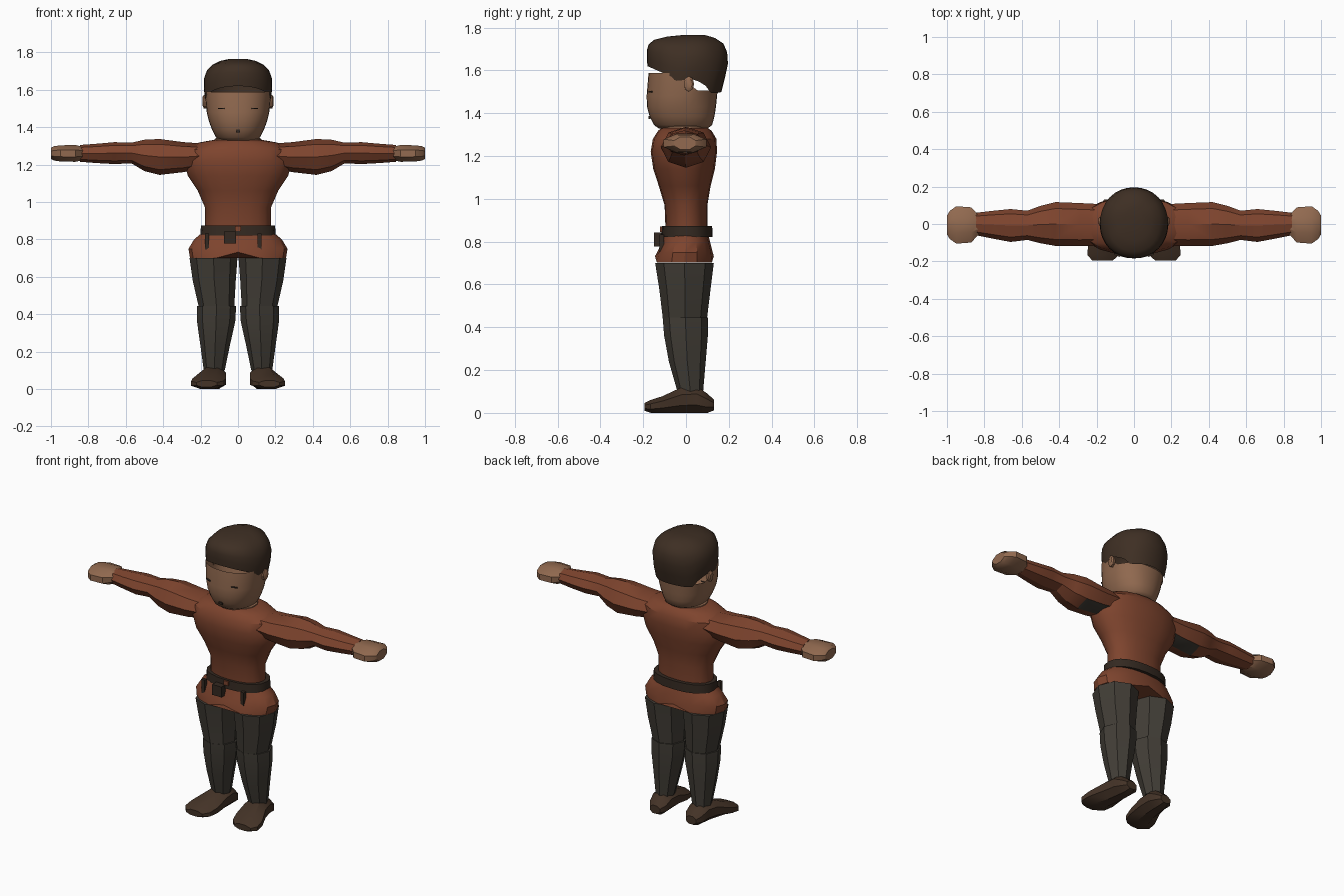
import bpy, math
from mathutils import Vector, Matrix

if "Cube" in bpy.data.objects:
    bpy.data.objects.remove(bpy.data.objects["Cube"])


def material(name, rgb):
    m = bpy.data.materials.new(name)
    m.diffuse_color = (*rgb, 1)
    m.use_nodes = True
    m.node_tree.nodes["Principled BSDF"].inputs["Base Color"].default_value = m.diffuse_color
    return m


RUST = material("rust_cloth", (0.209, 0.058, 0.027))
SKIN = material("skin", (0.287, 0.144, 0.080))
HAIR = material("dark_hair", (0.048, 0.028, 0.017))
GREY = material("charcoal_cloth", (0.054, 0.047, 0.037))
BELT = material("belt_leather", (0.034, 0.022, 0.015))
BOOT = material("boot_leather", (0.058, 0.033, 0.020))


def build(name, verts, faces, mat, angle=30):
    mesh = bpy.data.meshes.new(name)
    mesh.from_pydata(verts, [], faces)
    mesh.materials.append(mat)
    obj = bpy.data.objects.new(name, mesh)
    bpy.context.collection.objects.link(obj)
    bpy.ops.object.select_all(action='DESELECT')
    bpy.context.view_layer.objects.active = obj
    obj.select_set(True)
    bpy.ops.object.mode_set(mode='EDIT')
    bpy.ops.mesh.select_all(action='SELECT')
    bpy.ops.mesh.normals_make_consistent(inside=False)
    bpy.ops.object.mode_set(mode='OBJECT')
    bpy.ops.object.shade_smooth_by_angle(angle=math.radians(angle))
    return obj


def section(n, power=2.0, half=False):
    """Unit superellipse, optionally turned half a step so its sides are flat."""
    out = []
    for i in range(n):
        a = 2 * math.pi * (i + (0.5 if half else 0)) / n
        c, s = math.cos(a), math.sin(a)
        k = 1 / math.cos(math.pi / n) if half else 1
        out.append((math.copysign(abs(c) ** (2 / power), c) * k,
                    math.copysign(abs(s) ** (2 / power), s) * k))
    return out


def loft(name, rings, mat, n=8, axis='z', power=2.0, half=False, caps=(True, True),
         adjust=None, angle=30):
    """Skin rings of (position, centre_a, radius_a, centre_b, radius_b) along an axis."""
    verts, faces = [], []
    for r, (p, ca, ra, cb, rb) in enumerate(rings):
        for u, v in section(n, power, half):
            a, b = ca + ra * u, cb + rb * v
            co = {'z': (a, b, p), 'x': (p, a, b), 'y': (a, p, b)}[axis]
            verts.append(adjust(r, *co) if adjust else co)
    for r in range(len(rings) - 1):
        for i in range(n):
            j = (i + 1) % n
            faces.append((r * n + i, r * n + j, (r + 1) * n + j, (r + 1) * n + i))
    if caps[0]:
        faces.append(tuple(range(n)))
    if caps[1]:
        faces.append(tuple(range((len(rings) - 1) * n, len(rings) * n)))
    return build(name, verts, faces, mat, angle)


def body(rows):
    """Rows of (z, half width, front y, back y) as upright rings."""
    return [(z, 0, w, (f + b) / 2, (b - f) / 2) for z, w, f, b in rows]


def box(name, centre, size, mat, turn=0):
    rot = Matrix.Rotation(turn, 3, 'Z')
    verts = [Vector(centre) + rot @ Vector((x * size[0] / 2, y * size[1] / 2, z * size[2] / 2))
             for x in (-1, 1) for y in (-1, 1) for z in (-1, 1)]
    faces = [(0, 1, 3, 2), (4, 6, 7, 5), (0, 4, 5, 1), (2, 3, 7, 6), (0, 2, 6, 4), (1, 5, 7, 3)]
    return build(name, verts, faces, mat)


def lerp_table(table, x):
    for (x0, y0), (x1, y1) in zip(table, table[1:]):
        if x <= x1:
            t = max(0, (x - x0) / (x1 - x0))
            return y0 + (y1 - y0) * t
    return table[-1][1]


# Tunic torso, waist to shoulders
loft("tunic_torso", body([
    (0.84, 0.175, -0.095, 0.10), (0.97, 0.176, -0.10, 0.10), (1.06, 0.215, -0.127, 0.115),
    (1.14, 0.268, -0.153, 0.135), (1.22, 0.29, -0.165, 0.145), (1.28, 0.275, -0.155, 0.142),
    (1.318, 0.21, -0.13, 0.12), (1.332, 0.13, -0.115, 0.10)]), RUST, n=20, power=2.2)


# Tunic skirt, its hem raised at the middle
def hem(r, x, y, z):
    return (x, y, z + 0.03 * max(0, 1 - abs(x) / 0.1)) if r == 0 else (x, y, z)


loft("tunic_skirt", body([
    (0.702, 0.257, -0.145, 0.13), (0.75, 0.265, -0.135, 0.125),
    (0.80, 0.235, -0.112, 0.112), (0.85, 0.175, -0.098, 0.10)]), RUST, n=16, power=2.3, adjust=hem)

# Belt with pouch, loop and hanging straps
loft("belt", body([(0.822, 0.202, -0.115, 0.125), (0.874, 0.198, -0.112, 0.122)]),
     BELT, n=20, power=2.3)
box("belt_pouch", (-0.042, -0.13, 0.81), (0.065, 0.04, 0.065), BELT)
box("belt_loop", (0.0, -0.115, 0.858), (0.03, 0.012, 0.026), RUST)
for x, y in ((0.115, -0.113), (-0.165, -0.1)):
    box("belt_strap", (x, y, 0.79), (0.022, 0.022, 0.085), BELT)

# Neck and open collar
loft("neck", body([(1.31, 0.13, -0.12, 0.10), (1.337, 0.125, -0.115, 0.095),
                   (1.35, 0.10, -0.09, 0.085), (1.38, 0.095, -0.085, 0.08)]), SKIN, n=20)


# Head shell, open above, higher at the face than at the nape
def head_rim(r, x, y, z):
    return (x, y, lerp_table([(-0.02, 1.587), (0.04, 1.507)], y)) if r == 5 else (x, y, z)


loft("head", body([
    (1.328, 0.095, -0.125, 0.10), (1.345, 0.118, -0.15, 0.122), (1.385, 0.138, -0.17, 0.133),
    (1.43, 0.155, -0.182, 0.14), (1.48, 0.167, -0.184, 0.145), (1.58, 0.176, -0.175, 0.148)]),
    SKIN, n=32, power=2.2, caps=(True, False), adjust=head_rim, angle=45)

# Hair shell with a rim that follows brow, temple, ear and nape
RIM = [(-0.18, 1.62), (-0.10, 1.585), (-0.06, 1.55), (0.04, 1.56),
       (0.09, 1.53), (0.12, 1.49), (0.17, 1.50)]
TOP = 1.765


def hair_rim(r, x, y, z):
    if r == 0:
        hair_rim.rims.append(lerp_table(RIM, y))
    rim = hair_rim.rims[hair_rim.count % 32]
    hair_rim.count += 1
    return (x, y, rim + (TOP - rim) * z)


hair_rim.rims, hair_rim.count = [], 0
loft("hair", body([
    (0.0, 0.176, -0.18, 0.165), (0.25, 0.183, -0.183, 0.182), (0.5, 0.181, -0.183, 0.196),
    (0.7, 0.167, -0.175, 0.192), (0.85, 0.138, -0.148, 0.175), (0.95, 0.095, -0.09, 0.135),
    (1.0, 0.045, -0.02, 0.09)]), HAIR, n=32, power=2.1, caps=(False, True),
    adjust=hair_rim, angle=50)

# Mouth
box("mouth", (0, -0.171, 1.38), (0.024, 0.008, 0.014), BELT)

for s in (1, -1):
    side = "left" if s > 0 else "right"

    # Ear and closed eye
    loft(side + "_ear", [(s * 0.165, 0.012, 0.022, 1.535, 0.034),
                         (s * 0.183, 0.014, 0.024, 1.537, 0.036),
                         (s * 0.19, 0.016, 0.014, 1.538, 0.022)], SKIN, axis='x')
    box(side + "_eye", (s * 0.09, -0.166, 1.5), (0.036, 0.008, 0.006), BELT, s * 0.36)

    # Sleeve
    rows = [(0.15, -0.005, 0.11, 1.19, 1.31), (0.29, -0.003, 0.115, 1.16, 1.32),
            (0.42, 0, 0.117, 1.145, 1.337), (0.50, -0.003, 0.10, 1.165, 1.333),
            (0.57, -0.007, 0.078, 1.207, 1.317), (0.66, -0.008, 0.088, 1.203, 1.32),
            (0.75, -0.004, 0.075, 1.208, 1.312), (0.845, 0, 0.06, 1.215, 1.305)]
    sleeve = loft(side + "_sleeve", [(s * x, yc, ry, (lo + hi) / 2, (hi - lo) / 2)
                                     for x, yc, ry, lo, hi in rows], RUST, axis='x')
    # Dark underarm patch
    sleeve.data.materials.append(GREY)
    for f in sleeve.data.polygons:
        if abs(f.center.x) < 0.4 and f.normal.z < -0.7 and f.center.y > 0:
            f.material_index = 1

    # Hand
    loft(side + "_hand", [(s * x, -0.005, ry, 1.26, rz) for x, ry, rz in (
        (0.83, 0.05, 0.036), (0.87, 0.094, 0.045), (0.95, 0.10, 0.043),
        (0.985, 0.075, 0.038), (1.0, 0.05, 0.03))], SKIN, axis='x', half=True)

    # Trouser leg: thigh and shin
    loft(side + "_thigh", [(z, s * xc, rx, yc, ry) for z, xc, rx, yc, ry in (
        (0.44, 0.115, 0.095, -0.005, 0.103), (0.58, 0.127, 0.115, -0.005, 0.12),
        (0.70, 0.131, 0.128, -0.007, 0.137))], GREY, angle=20)
    loft(side + "_shin", [(z, s * xc, rx, yc, ry) for z, xc, rx, yc, ry in (
        (0.10, 0.127, 0.056, 0.02, 0.06), (0.24, 0.122, 0.08, 0.006, 0.086),
        (0.36, 0.117, 0.102, 0.0, 0.102), (0.445, 0.115, 0.105, -0.003, 0.106))], GREY, angle=20)

    # Shoe, toe turned slightly outward
    loft(side + "_shoe", [(y, s * xc, rx, h / 2 + lift, h / 2) for y, xc, rx, h, lift in (
        (0.13, 0.125, 0.035, 0.05, 0.012), (0.10, 0.125, 0.056, 0.09, 0),
        (0.05, 0.128, 0.064, 0.125, 0), (-0.02, 0.135, 0.072, 0.12, 0),
        (-0.11, 0.155, 0.09, 0.078, 0), (-0.165, 0.165, 0.085, 0.06, 0),
        (-0.195, 0.168, 0.055, 0.036, 0.01))], BOOT, axis='y', half=True)
